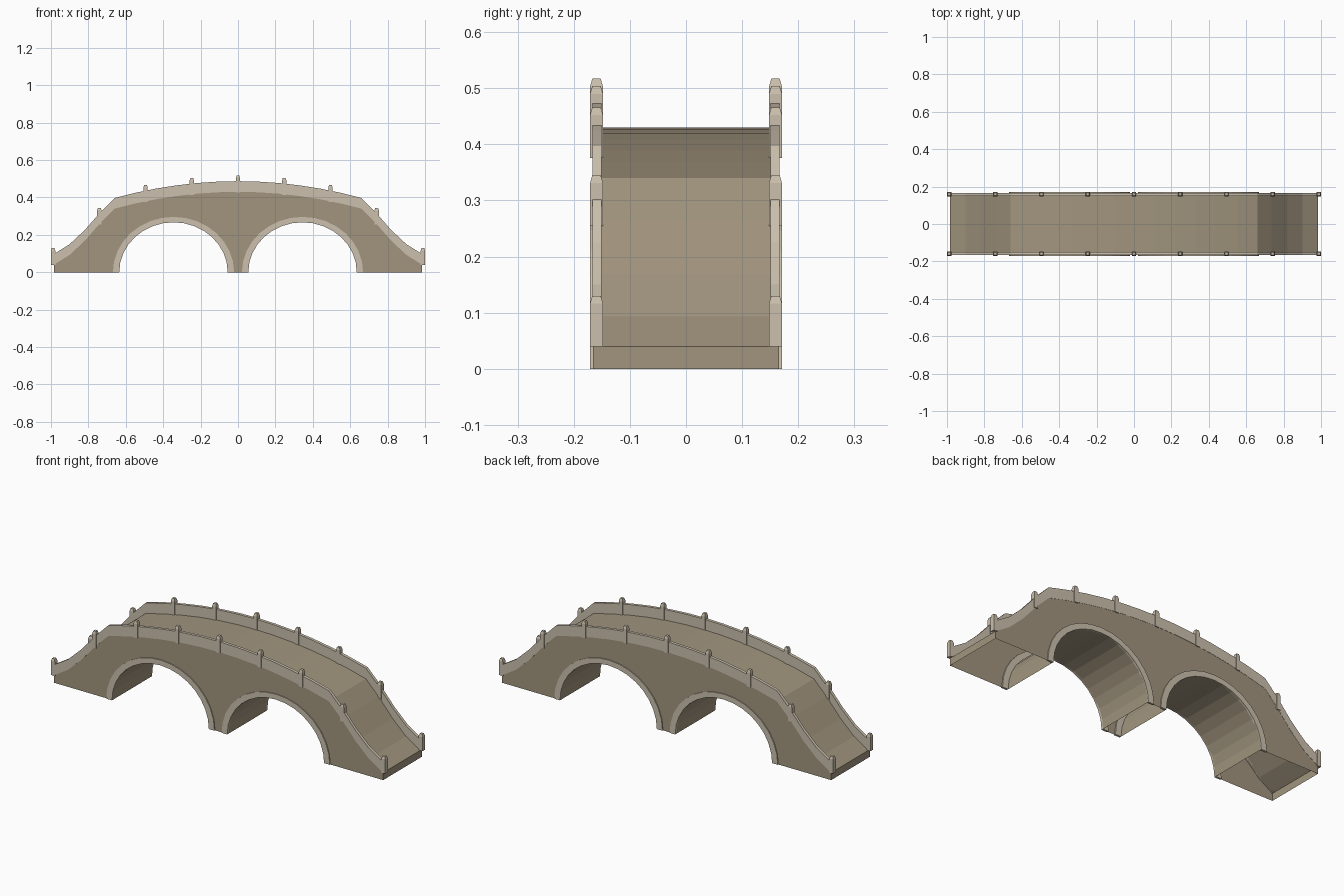
import bpy, bmesh, math

if "Cube" in bpy.data.objects:
    bpy.data.objects.remove(bpy.data.objects["Cube"])

def material(name, rgb):
    m = bpy.data.materials.new(name)
    m.diffuse_color = (*rgb, 1)
    m.use_nodes = True
    m.node_tree.nodes["Principled BSDF"].inputs["Base Color"].default_value = m.diffuse_color
    return m

STONE = material("stone", (0.36, 0.30, 0.21))
TRIM = material("pale_stone", (0.60, 0.53, 0.42))

def finish(bm, name, mat):
    bmesh.ops.recalc_face_normals(bm, faces=bm.faces)
    me = bpy.data.meshes.new(name)
    bm.to_mesh(me)
    bm.free()
    me.materials.append(mat)
    ob = bpy.data.objects.new(name, me)
    bpy.context.collection.objects.link(ob)
    return ob

def extrude_profile(name, pts, y0, y1, mat, open_base=False):
    """Extrude an x-z outline between two y positions."""
    bm = bmesh.new()
    a = [bm.verts.new((x, y0, z)) for x, z in pts]
    b = [bm.verts.new((x, y1, z)) for x, z in pts]
    bm.faces.new(a)
    bm.faces.new(b[::-1])
    n = len(pts)
    for i in range(n):
        j = (i + 1) % n
        if open_base and pts[i][1] < 1e-4 and pts[j][1] < 1e-4:
            continue
        bm.faces.new((a[i], b[i], b[j], a[j]))
    return finish(bm, name, mat)

def arch(cx, rx, rz, n=16):
    pts = [(cx - rx * math.cos(math.pi * i / n), rz * math.sin(math.pi * i / n)) for i in range(n + 1)]
    pts[0], pts[-1] = (cx - rx, 0.0), (cx + rx, 0.0)
    return pts

# Walkway line: curved ramps and a shallow crown
ramp = [(-0.985, 0.04), (-0.90, 0.093), (-0.82, 0.168), (-0.735, 0.265)]
crown = [(0.66 * i / 6, 0.43 - 0.09 * (i / 6) ** 2) for i in range(-6, 7)]
deck = ramp + crown + [(-x, z) for x, z in reversed(ramp)]

def deck_z(x):
    for (x0, z0), (x1, z1) in zip(deck, deck[1:]):
        if x0 <= x <= x1:
            return z0 + (z1 - z0) * (x - x0) / (x1 - x0)
    return deck[0][1]

# Bridge body with two arch openings, open underneath
CX, RX, RZ = 0.345, 0.29, 0.267
outline = [(-0.985, 0)] + arch(-CX, RX, RZ) + arch(CX, RX, RZ) + [(0.985, 0)] + deck[::-1]
extrude_profile("bridge_body", outline, -0.166, 0.166, STONE, True)

# Parapets and arch rings on both sides
parapet = deck + [(x, z + 0.057) for x, z in reversed(deck)]
for side, s in (("front", -1), ("back", 1)):
    extrude_profile(side + "_parapet", parapet, s * 0.151, s * 0.167, TRIM)
    for end, c in (("left", -CX), ("right", CX)):
        ring = arch(c, RX, RZ) + arch(c, RX + 0.034, RZ + 0.029)[::-1]
        extrude_profile(f"{side}_{end}_arch_ring", ring, s * 0.160, s * 0.171, TRIM)

# Railing posts with tapered caps
def post(name, x, y, z):
    bm = bmesh.new()
    loops = []
    for h, r in ((0, 0.0115), (0.076, 0.0115), (0.09, 0.0075)):
        loops.append([bm.verts.new((x + i * r, y + j * r, z + h))
                      for i, j in ((-1, -1), (1, -1), (1, 1), (-1, 1))])
    bm.faces.new(loops[0])
    bm.faces.new(loops[-1])
    for lo, hi in zip(loops, loops[1:]):
        for k in range(4):
            bm.faces.new((lo[k], lo[(k + 1) % 4], hi[(k + 1) % 4], hi[k]))
    finish(bm, name, TRIM)

for side, s in (("front", -1), ("back", 1)):
    for i in range(9):
        x = (i - 4) * 0.2471
        post(f"{side}_post_{i + 1}", x, s * 0.1595, deck_z(x) - 0.003 * (0 < i < 8))
